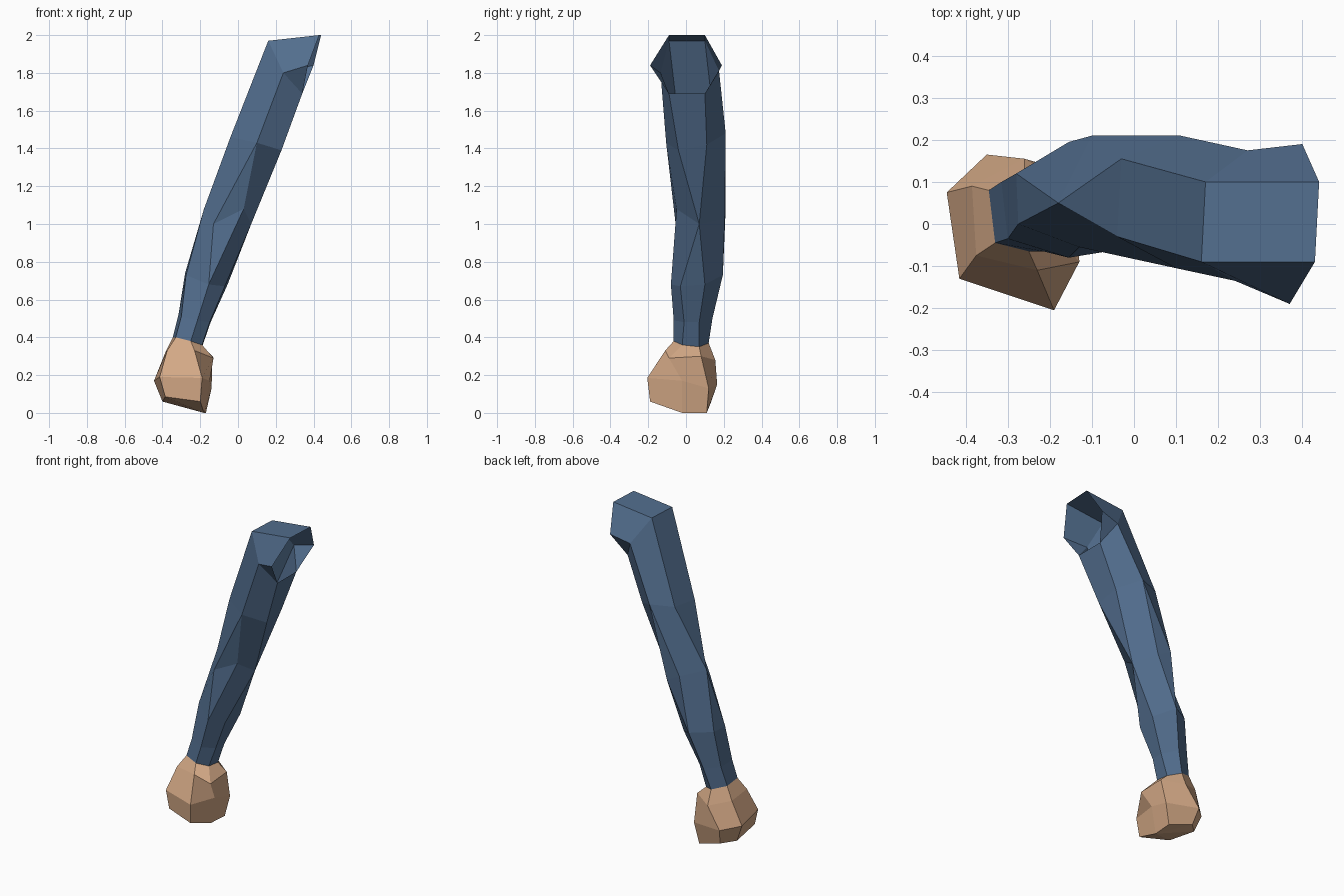
import bpy, bmesh


def material(name, color):
    m = bpy.data.materials.new(name)
    m.diffuse_color = (*color, 1)
    return m


def loft(name, rings, mat, cap_bottom=False, extra=None):
    """Skin rings listed top to bottom; repeated points in a ring merge into one corner."""
    bm = bmesh.new()
    cache = {}

    def vert(p):
        if p not in cache:
            cache[p] = bm.verts.new(p)
        return cache[p]

    def face(points):
        corners = list(dict.fromkeys(points))
        if len(corners) > 2:
            bm.faces.new([vert(p) for p in corners])

    for up, low in zip(rings, rings[1:]):
        n = len(up)
        for i in range(n):
            j = (i + 1) % n
            face([low[i], low[j], up[j], up[i]])
    if cap_bottom:
        face(rings[-1][::-1])
    for f in extra or []:
        face(f)
    bmesh.ops.triangulate(bm, faces=[f for f in bm.faces if len(f.verts) > 4])
    mesh = bpy.data.meshes.new(name)
    bm.to_mesh(mesh)
    bm.free()
    mesh.materials.append(mat)
    obj = bpy.data.objects.new(name, mesh)
    bpy.context.collection.objects.link(obj)
    return obj


blue = material("sleeve blue", (0.085, 0.155, 0.27))
skin = material("skin tan", (0.65, 0.39, 0.235))

# Sleeve cross-sections: outer side, front, inner side, back
shoulder = [(0.17, 0.10, 1.97), (0.16, -0.09, 1.97), (0.24, -0.135, 1.80),
            (0.34, -0.09, 1.69), (0.34, 0.10, 1.69), (0.27, 0.175, 1.81)]
upper_arm = [(-0.03, 0.155, 1.48), (-0.04, -0.03, 1.46), (0.10, -0.105, 1.43),
             (0.23, -0.04, 1.39), (0.23, 0.11, 1.42), (0.11, 0.21, 1.48)]
elbow = [(-0.18, 0.05, 1.08), (-0.13, -0.055, 1.0), (0.03, -0.05, 1.08),
         (0.07, 0.07, 1.0), (-0.01, 0.205, 1.03), (-0.10, 0.21, 1.08)]
forearm = [(-0.28, 0.12, 0.74), (-0.275, 0.0, 0.73), (-0.155, -0.08, 0.68),
           (-0.07, -0.03, 0.67), (-0.055, 0.10, 0.68), (-0.155, 0.195, 0.73)]
low_arm = [(-0.315, 0.10, 0.52), (-0.30, -0.035, 0.51), (-0.215, -0.065, 0.49),
           (-0.15, -0.01, 0.48), (-0.145, 0.07, 0.48), (-0.22, 0.14, 0.50)]
wrist = [(-0.345, 0.08, 0.40), (-0.33, -0.045, 0.40), (-0.25, -0.065, 0.38),
         (-0.19, -0.02, 0.36), (-0.19, 0.07, 0.35), (-0.26, 0.12, 0.37)]

# Front and back corners split at the elbow, side corners merge there
spread = lambda r: [r[i] for i in (0, 1, 2, 2, 3, 4, 5, 5)]
pinch = lambda r: [r[i] for i in (0, 0, 1, 2, 3, 3, 4, 5)]

# Open shoulder flap around the armhole
tb, tf = (0.44, 0.10, 2.0), (0.43, -0.09, 2.0)
sf, sb = (0.37, -0.19, 1.84), (0.40, 0.19, 1.84)
s = shoulder
flap = [[s[0], s[1], tf, tb], [s[1], s[2], sf, tf], [s[2], s[3], sf],
        [s[0], tb, sb, s[5]], [s[5], sb, s[4]]]

loft("sleeve", [spread(shoulder), spread(upper_arm), pinch(elbow),
                spread(forearm), spread(low_arm), spread(wrist)], blue, extra=flap)

# Closed fist
knuckle_top = [(-0.385, 0.09, 0.32), (-0.375, -0.075, 0.33), (-0.23, -0.11, 0.33),
               (-0.13, -0.09, 0.29), (-0.135, 0.08, 0.30), (-0.26, 0.155, 0.28)]
fist_mid = [(-0.445, 0.075, 0.17), (-0.415, -0.13, 0.19), (-0.19, -0.205, 0.185),
            (-0.15, -0.02, 0.17), (-0.14, 0.12, 0.13), (-0.35, 0.165, 0.15)]
fist_low = [(-0.40, 0.06, 0.06), (-0.385, -0.14, 0.085), (-0.20, -0.19, 0.06),
            (-0.18, -0.02, 0.0), (-0.17, 0.11, 0.0), (-0.33, 0.13, 0.05)]
loft("fist", [wrist, knuckle_top, fist_mid, fist_low], skin, cap_bottom=True)
